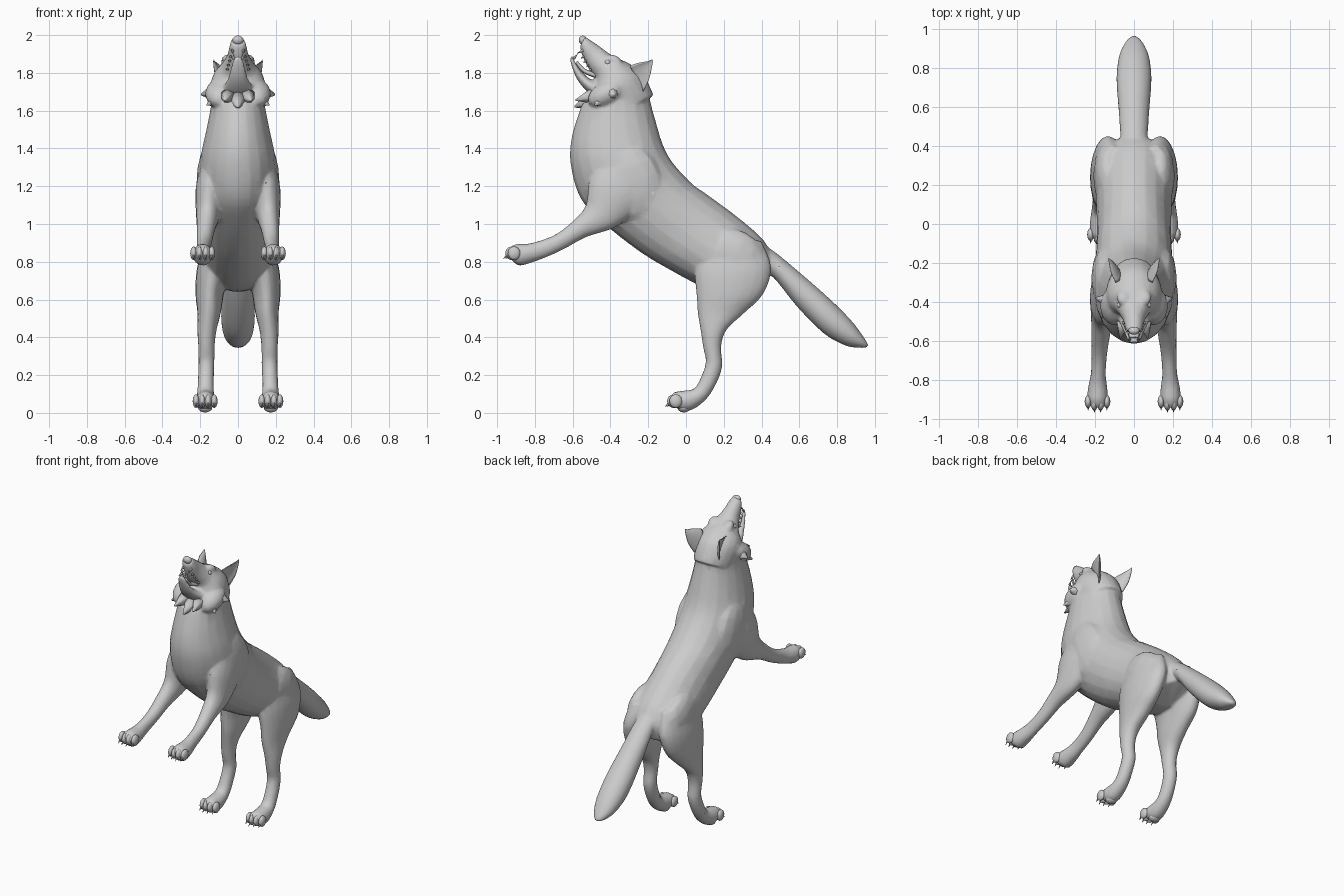
import bpy, bmesh, math
from mathutils import Vector, Euler

grey = bpy.data.materials.new("grey fur")
grey.diffuse_color = (0.6, 0.6, 0.6, 1)


def finish(name, bm):
    bmesh.ops.recalc_face_normals(bm, faces=bm.faces)
    me = bpy.data.meshes.new(name)
    bm.to_mesh(me)
    bm.free()
    me.materials.append(grey)
    for p in me.polygons:
        p.use_smooth = True
    ob = bpy.data.objects.new(name, me)
    bpy.context.collection.objects.link(ob)
    return ob


def catmull(a, b, c, d, t):
    return [0.5 * (2 * q + (r - p) * t + (2 * p - 5 * q + 4 * r - s) * t * t
                   + (3 * q - p - 3 * r + s) * t ** 3) for p, q, r, s in zip(a, b, c, d)]


def loft(bm, rings, side=1, seg=20, steps=4, hollow=False):
    """Closed tube; ring = (y1, z1, y2, z2, centre x, half width)."""
    n, path = len(rings), []
    for i in range(n - 1):
        quad = [rings[max(0, min(n - 1, j))] for j in (i - 1, i, i + 1, i + 2)]
        path += [catmull(*quad, k / steps) for k in range(steps)]
    path.append(rings[-1])
    loops = []
    for y1, z1, y2, z2, cx, w in path:
        loop = []
        for k in range(seg):
            a = 2 * math.pi * k / seg
            c, s = math.cos(a), math.sin(a)
            if hollow and c > 0:
                c *= -0.45
            loop.append(bm.verts.new((side * (cx + c * w), (y1 + y2) / 2 + s * (y1 - y2) / 2,
                                      (z1 + z2) / 2 + s * (z1 - z2) / 2)))
        loops.append(loop)
    for a, b in zip(loops, loops[1:]):
        for k in range(seg):
            m = (k + 1) % seg
            bm.faces.new((a[k], a[m], b[m], b[k]))
    bm.faces.new(loops[0][::-1])
    bm.faces.new(loops[-1])


def ball(bm, loc, size, tilt=0.0):
    vs = bmesh.ops.create_uvsphere(bm, u_segments=12, v_segments=8, radius=1)["verts"]
    rot = Euler((tilt, 0, 0)).to_matrix()
    for v in vs:
        v.co = rot @ Vector(p * q for p, q in zip(v.co, size)) + Vector(loc)


def spike(bm, base, tip, r, seg=6):
    base, tip = Vector(base), Vector(tip)
    d = tip - base
    vs = bmesh.ops.create_cone(bm, segments=seg, radius1=r, radius2=r * 0.08,
                               depth=d.length, cap_ends=True)["verts"]
    rot = d.to_track_quat('Z', 'Y')
    for v in vs:
        v.co = rot @ v.co + (base + tip) / 2


torso = [(-.21, 1.74, -.55, 1.64, 0, .13), (-.165, 1.56, -.605, 1.46, 0, .165),
         (-.10, 1.37, -.61, 1.31, 0, .20), (.02, 1.225, -.555, 1.13, 0, .205),
         (.12, 1.15, -.42, .99, 0, .195), (.23, 1.07, -.24, .85, 0, .19),
         (.33, .99, -.09, .76, 0, .195), (.41, .915, .06, .68, 0, .195),
         (.455, .83, .15, .65, 0, .17), (.455, .73, .26, .64, 0, .09)]
tail = [(.38, .90, .38, .76, 0, .06), (.46, .86, .46, .72, 0, .07), (.60, .745, .59, .56, 0, .08),
        (.76, .605, .73, .42, 0, .09), (.87, .495, .84, .358, 0, .078),
        (.935, .41, .91, .345, 0, .05), (.965, .36, .955, .345, 0, .02)]
skull = [(-.17, 1.68, -.44, 1.56, 0, .125), (-.225, 1.79, -.49, 1.66, 0, .145),
         (-.30, 1.85, -.49, 1.72, 0, .13), (-.38, 1.885, -.48, 1.77, 0, .092),
         (-.45, 1.935, -.52, 1.83, 0, .058), (-.50, 1.97, -.55, 1.895, 0, .047),
         (-.535, 1.993, -.562, 1.94, 0, .037)]
lower_jaw = [(-.44, 1.77, -.43, 1.64, 0, .10), (-.50, 1.765, -.51, 1.69, 0, .075),
             (-.545, 1.80, -.57, 1.755, 0, .05), (-.58, 1.845, -.60, 1.82, 0, .038),
             (-.603, 1.89, -.615, 1.875, 0, .022)]
hind_leg = [(.08, .93, .40, .91, .11, .06), (.045, .77, .452, .77, .132, .085),
            (.055, .63, .41, .63, .15, .075), (.062, .53, .31, .53, .153, .062),
            (.08, .42, .215, .44, .165, .05), (.092, .34, .186, .35, .167, .043),
            (.105, .27, .192, .25, .167, .042), (.08, .19, .165, .165, .17, .042),
            (.045, .13, .11, .075, .172, .045), (-.01, .118, .03, .015, .174, .052),
            (-.06, .11, -.03, .015, .174, .05), (-.085, .085, -.07, .045, .174, .035)]
fore_leg = [(-.42, 1.39, -.16, 1.25, .13, .065), (-.51, 1.24, -.22, 1.12, .15, .075),
            (-.53, 1.10, -.36, .99, .16, .062), (-.60, 1.015, -.53, .93, .17, .048),
            (-.69, .945, -.65, .865, .178, .04), (-.78, .91, -.75, .82, .183, .038),
            (-.84, .895, -.82, .795, .186, .048), (-.90, .893, -.885, .78, .187, .053),
            (-.945, .87, -.935, .82, .187, .035)]

# skin: torso, tail, head and legs fused into one surface
bm = bmesh.new()
for part in (torso, tail, skull, lower_jaw):
    loft(bm, part)
for s in (1, -1):
    loft(bm, hind_leg, s)
    loft(bm, fore_leg, s)
    # cheeks and brow
    ball(bm, (s * .10, -.42, 1.69), (.075, .11, .065), .5)
    ball(bm, (s * .055, -.375, 1.865), (.035, .045, .025), -.6)
    # shoulder and haunch muscle
    ball(bm, (s * .145, -.28, 1.22), (.075, .16, .22), .35)
    ball(bm, (s * .135, .25, .82), (.075, .18, .15), -.5)
skin = finish("body", bm)
rm = skin.modifiers.new("fuse", 'REMESH')
rm.mode, rm.voxel_size, rm.use_smooth_shade = 'VOXEL', .009, True
sm = skin.modifiers.new("relax", 'SMOOTH')
sm.factor, sm.iterations = .5, 4
dec = skin.modifiers.new("coarsen", 'DECIMATE')
dec.ratio = .12

# cheek and throat fur tufts
bm = bmesh.new()
for s in (1, -1):
    spike(bm, (s * .10, -.40, 1.70), (s * .195, -.38, 1.685), .065, 7)
    spike(bm, (s * .09, -.43, 1.67), (s * .165, -.48, 1.63), .055, 7)
    spike(bm, (s * .05, -.48, 1.68), (s * .07, -.585, 1.655), .05, 7)
spike(bm, (0, -.48, 1.66), (0, -.59, 1.62), .06, 7)
finish("fur_tufts", bm)

# ears
ear = [(-.30, 1.84, -.225, 1.70, .10, .04), (-.25, 1.855, -.195, 1.765, .122, .036),
       (-.205, 1.862, -.182, 1.82, .13, .022), (-.178, 1.872, -.175, 1.862, .132, .004)]
for s, side in ((1, "left"), (-1, "right")):
    bm = bmesh.new()
    loft(bm, ear, s, seg=14, steps=3, hollow=True)
    finish(side + "_ear", bm)

# nose, eyes
bm = bmesh.new()
ball(bm, (0, -.545, 1.972), (.03, .022, .026), .4)
finish("nose", bm)
bm = bmesh.new()
for s in (1, -1):
    ball(bm, (s * .073, -.415, 1.855), (.014, .016, .014))
finish("eyes", bm)

# tongue and teeth
bm = bmesh.new()
loft(bm, [(-.47, 1.80, -.475, 1.77, 0, .04), (-.53, 1.82, -.545, 1.80, 0, .034),
          (-.575, 1.865, -.585, 1.85, 0, .022)], seg=10)
finish("tongue", bm)
bm = bmesh.new()
for s in (1, -1):
    spike(bm, (s * .028, -.545, 1.92), (s * .029, -.578, 1.902), .009)
    spike(bm, (s * .022, -.595, 1.875), (s * .024, -.572, 1.902), .008)
    for k in range(4):
        spike(bm, (s * (.038 + .006 * k), -.54 + .013 * k, 1.885 - .022 * k),
              (s * (.038 + .006 * k), -.557 + .013 * k, 1.878 - .022 * k), .008)
finish("teeth", bm)

# toes and claws on each paw
for s, side in ((1, "left"), (-1, "right")):
    for name, x, y, z, tilt in (("hind", .174, -.066, .062, .1), ("front", .187, -.922, .845, .1)):
        bm = bmesh.new()
        for k in range(4):
            off = (k - 1.5) * .032
            yy = y + abs(k - 1.5) * .012 - .006
            ball(bm, (s * (x + off), yy, z), (.018, .034, .036), tilt)
            spike(bm, (s * (x + off), yy - .022, z - .008),
                  (s * (x + off), yy - .045, z - .03), .008)
        # sole pad
        ball(bm, (s * x, y + .055, z - .032), (.038, .035, .028))
        finish(side + "_" + name + "_toes", bm)
